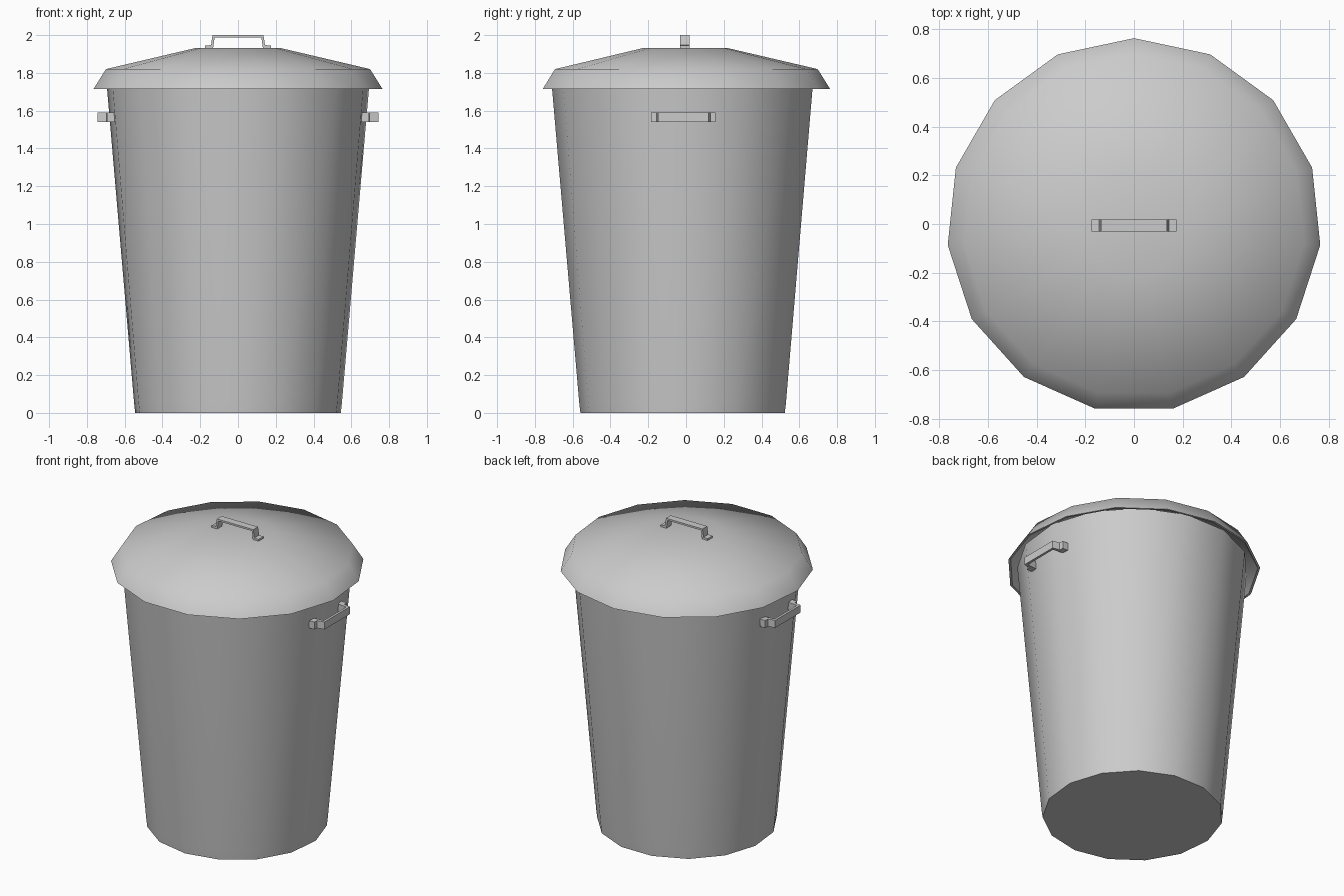
import bpy, bmesh, math

if "Cube" in bpy.data.objects:
    bpy.data.objects.remove(bpy.data.objects["Cube"])

SIDES = 15


def finish(name, bm, smooth=None):
    """Turn a bmesh into a named object, optionally smooth below an angle."""
    bmesh.ops.recalc_face_normals(bm, faces=bm.faces)
    mesh = bpy.data.meshes.new(name)
    bm.to_mesh(mesh)
    bm.free()
    ob = bpy.data.objects.new(name, mesh)
    bpy.context.collection.objects.link(ob)
    if smooth:
        bpy.ops.object.select_all(action='DESELECT')
        ob.select_set(True)
        bpy.context.view_layer.objects.active = ob
        bpy.ops.object.shade_smooth_by_angle(angle=math.radians(smooth))
    return ob


def lathe(name, profile, start, cy, smooth):
    """Spin (radius, z) points into a closed shell; the two ends are capped."""
    bm = bmesh.new()
    rings = []
    for r, z in profile:
        ring = []
        for i in range(SIDES):
            a = start + 2 * math.pi * i / SIDES
            ring.append(bm.verts.new((r * math.cos(a), cy + r * math.sin(a), z)))
        rings.append(ring)
    for lo, hi in zip(rings, rings[1:]):
        for i in range(SIDES):
            j = (i + 1) % SIDES
            bm.faces.new((lo[i], lo[j], hi[j], hi[i]))
    bm.faces.new(rings[0])
    bm.faces.new(rings[-1])
    return finish(name, bm, smooth)


def strap(name, half, width, place):
    """Mirror a half outline (along, out) and extrude it across the width."""
    outline = half + [(-u, v) for u, v in reversed(half)]
    bm = bmesh.new()
    a = [bm.verts.new(place(u, v, -width / 2)) for u, v in outline]
    b = [bm.verts.new(place(u, v, width / 2)) for u, v in outline]
    n = len(outline)
    bm.faces.new(a)
    bm.faces.new(b)
    for i in range(n):
        j = (i + 1) % n
        bm.faces.new((a[i], a[j], b[j], b[i]))
    return finish(name, bm)


# Tapered bin body with an inner wall, one corner facing the front
lathe("bin_body",
      [(0.547, 0), (0.553, 0.05), (0.70, 1.75), (0.685, 1.75), (0.54, 0.03)],
      -math.pi / 2, -0.012, 35)

# Lid shell: flat crown, shallow cone, flared skirt, thin underside
lathe("lid",
      [(0.22, 1.933), (0.703, 1.82), (0.769, 1.715), (0.755, 1.715),
       (0.692, 1.808), (0.22, 1.92)],
      math.pi / 2, -0.006, 50)

# Lid handle
strap("lid_handle",
      [(0.124, 1.988), (0.132, 1.93), (0.174, 1.93), (0.174, 1.945),
       (0.143, 1.947), (0.135, 2.0)],
      0.05, lambda u, v, w: (u, v and w - 0.006, v))

# Side handles
for side, label in ((-1, "left"), (1, "right")):
    strap(label + "_handle",
          [(0.118, 0.728), (0.126, 0.655), (0.17, 0.655), (0.17, 0.694),
           (0.143, 0.696), (0.134, 0.744)],
          0.05, lambda u, v, w: (side * v, u - 0.014, 1.565 + w))
